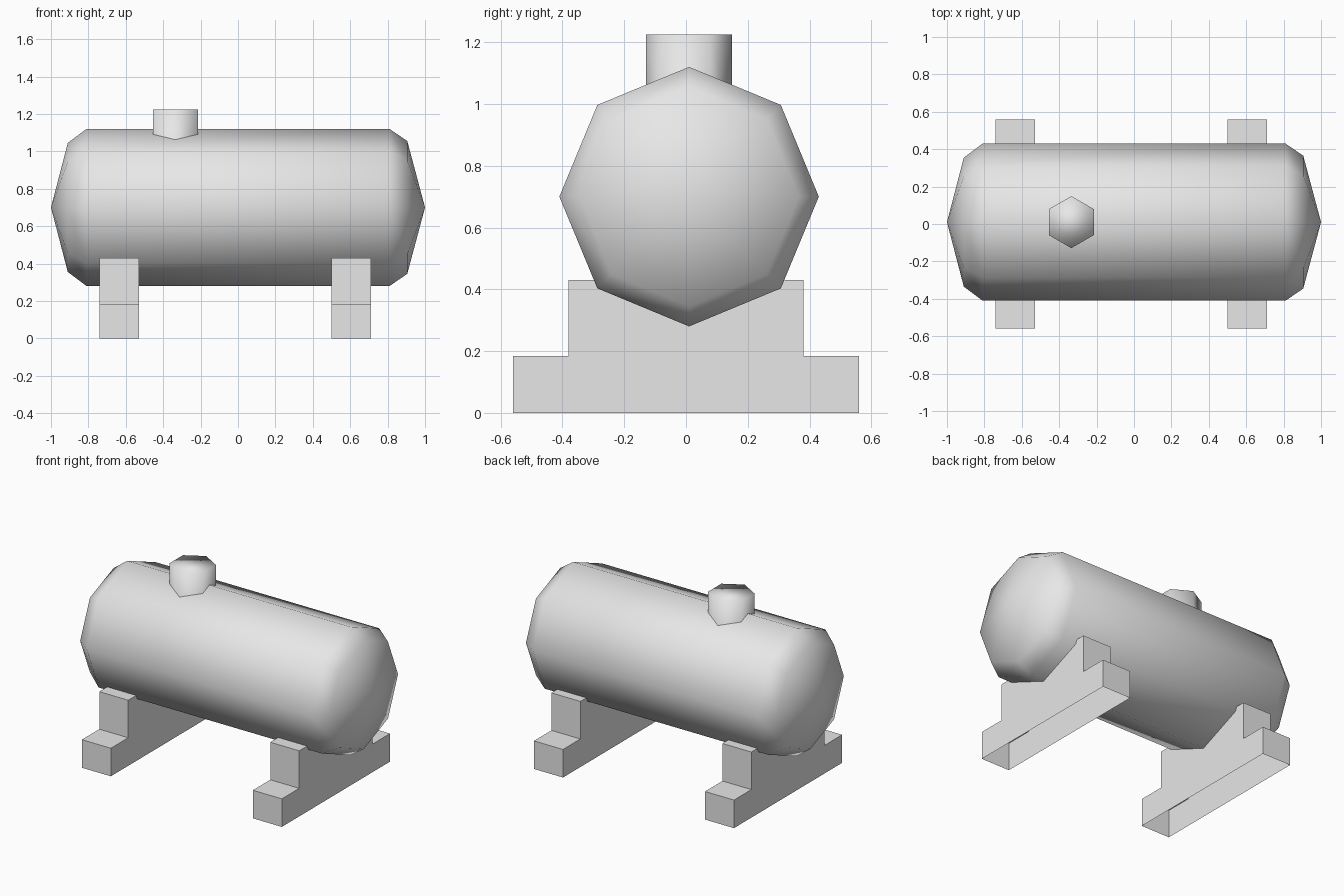
import bpy
import bmesh
import math
from mathutils import Vector

cube = bpy.data.objects.get("Cube")
if cube:
    bpy.data.objects.remove(cube, do_unlink=True)

GREY = (0.8, 0.8, 0.8, 1.0)
grey = bpy.data.materials.new("plain grey")
grey.use_nodes = True
grey.diffuse_color = GREY
grey.node_tree.nodes["Principled BSDF"].inputs["Base Color"].default_value = GREY


def finish(name, bm, smooth):
    """Turn a bmesh into a named, shaded object."""
    bmesh.ops.recalc_face_normals(bm, faces=bm.faces)
    for face in bm.faces:
        face.smooth = smooth
    mesh = bpy.data.meshes.new(name)
    bm.to_mesh(mesh)
    bm.free()
    mesh.materials.append(grey)
    obj = bpy.data.objects.new(name, mesh)
    bpy.context.collection.objects.link(obj)
    return obj


def ring(bm, sides, centre, radius, u, v):
    """Regular polygon of vertices in the plane of u and v."""
    return [bm.verts.new(centre + radius * (u * math.cos(a) + v * math.sin(a)))
            for a in (math.tau * i / sides for i in range(sides))]


def bridge(bm, a, b):
    for i in range(len(a)):
        j = (i + 1) % len(a)
        bm.faces.new((a[i], a[j], b[j], b[i]))


X, Y, Z = Vector((1, 0, 0)), Vector((0, 1, 0)), Vector((0, 0, 1))

# Eight-sided tank with stepped, pointed ends
bm = bmesh.new()
axis = Vector((0, 0.01, 0.70))
stations = [(-0.91, 0.345), (-0.81, 0.42), (0.81, 0.42), (0.905, 0.355)]
rings = [ring(bm, 8, axis + X * x, r, Y, Z) for x, r in stations]
for a, b in zip(rings, rings[1:]):
    bridge(bm, a, b)
for end, x in ((rings[0], -1), (rings[-1], 1)):
    tip = bm.verts.new(axis + X * x)
    for i in range(8):
        bm.faces.new((end[i], end[(i + 1) % 8], tip))
finish("tank", bm, True)

# Six-sided filler neck, closed on top
bm = bmesh.new()
base = Vector((-0.335, 0.01, 0.90))
low = ring(bm, 6, base, 0.139, Y, X)
high = ring(bm, 6, base + Z * 0.325, 0.139, Y, X)
bridge(bm, low, high)
bm.faces.new(high)
finish("filler_neck", bm, True)

# Stepped cradles, hollow and open underneath
half = [(0.56, 0), (0.56, 0.184), (0.38, 0.184), (0.38, 0.43)]
profile = half + [(-y, z) for y, z in reversed(half)]
for name, x in (("right_cradle", -0.635), ("left_cradle", 0.605)):
    bm = bmesh.new()
    sides = [[bm.verts.new((x + dx, y, z)) for y, z in profile]
             for dx in (-0.105, 0.105)]
    for side in sides:
        bm.faces.new(side)
    for i in range(len(profile) - 1):
        bm.faces.new((sides[0][i], sides[0][i + 1], sides[1][i + 1], sides[1][i]))
    finish(name, bm, False)
